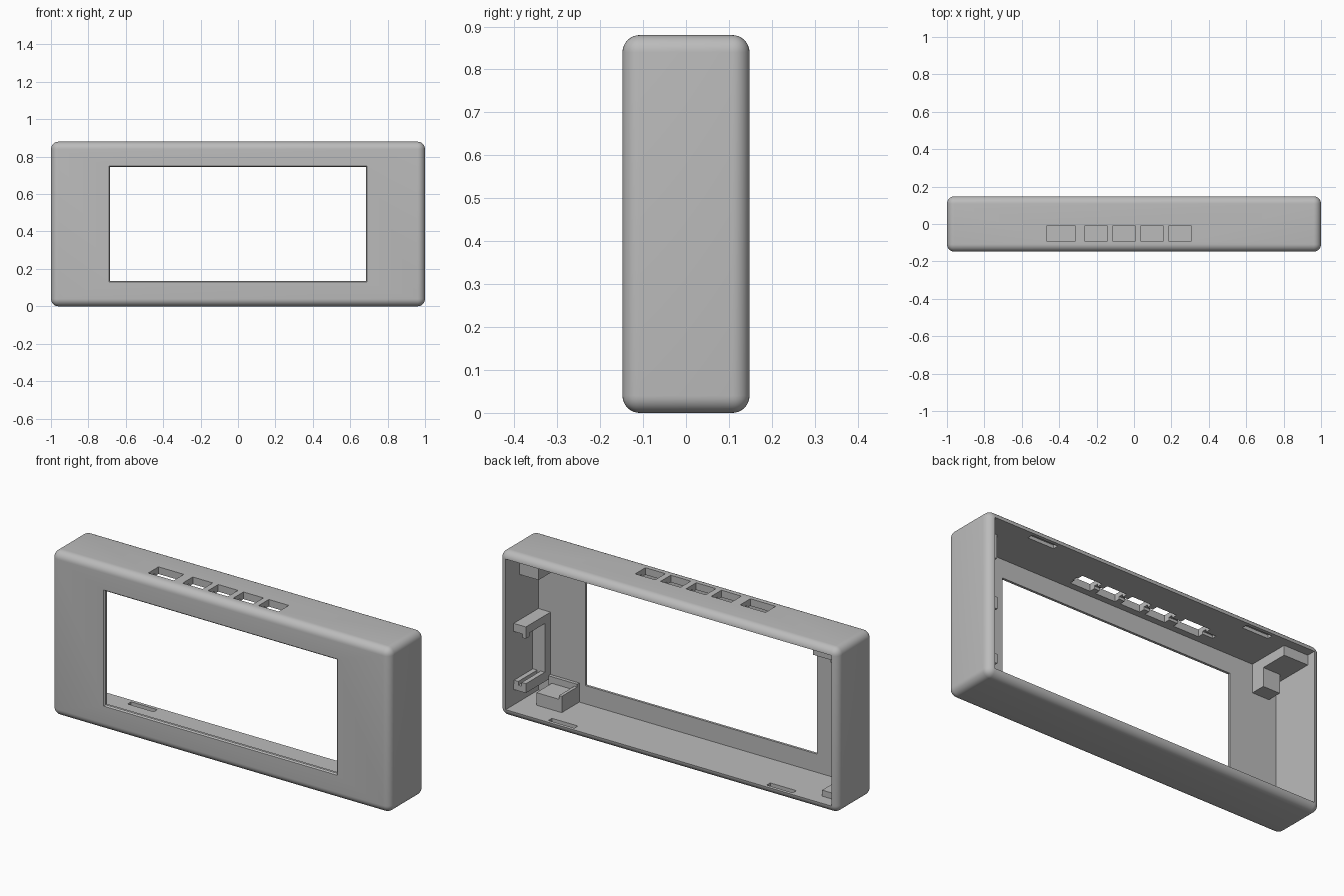
import bpy, bmesh
from mathutils import Vector

cube = bpy.data.objects.get("Cube")
if cube:
    bpy.data.objects.remove(cube, do_unlink=True)

grey = bpy.data.materials.new("mid grey plastic")
grey.use_nodes = True
colour = (0.5, 0.5, 0.5, 1)
grey.diffuse_color = colour
grey.node_tree.nodes["Principled BSDF"].inputs["Base Color"].default_value = colour


def box(name, xs, ys, zs, round_edges=0, flare=0):
    """Box between limits; flare widens its front end."""
    lims = [sorted(p) for p in (xs, ys, zs)]
    low, high = Vector([p[0] for p in lims]), Vector([p[1] for p in lims])
    bm = bmesh.new()
    bmesh.ops.create_cube(bm, size=1)
    for v in bm.verts:
        front = v.co.y < 0
        sx, sz = v.co.x * 2, v.co.z * 2
        v.co = (low + high) / 2 + v.co * (high - low)
        if front:
            v.co.x += sx * flare
            v.co.z += sz * flare
    if round_edges:
        bmesh.ops.bevel(bm, geom=bm.edges[:], offset=round_edges, segments=8,
                        profile=0.5, affect='EDGES')
    mesh = bpy.data.meshes.new(name)
    bm.to_mesh(mesh)
    bm.free()
    mesh.materials.append(grey)
    obj = bpy.data.objects.new(name, mesh)
    bpy.context.collection.objects.link(obj)
    return obj


W, D, H = 1.0, 0.148, 0.88      # half width, half depth, height
T = 0.038                       # wall
IX, FRONT, FLOOR, CEIL = W - T, -0.128, T, H - T

# Rounded shell
shell = box("shell", (-W, W), (-D, D), (0, H), round_edges=0.04)

# Cavity open at the back, and the display window with a chamfered front
cutters = [
    box("cavity_cutter", (-IX, IX), (FRONT, 0.3), (FLOOR, CEIL)),
    box("window_cutter", (-0.684, 0.684), (-0.3, 0), (0.136, 0.744)),
    box("window_chamfer_cutter", (-0.684, 0.684), (-0.15, -0.141),
        (0.136, 0.744), flare=0.008),
]

# Button slots through the top and the shallow groove joining them
for left, right in ((-0.465, -0.315), (-0.262, -0.144), (-0.112, 0.005),
                    (0.037, 0.155), (0.187, 0.305)):
    cutters.append(box("slot_cutter", (left, right), (-0.093, -0.007), (0.75, 1)))
cutters.append(box("groove_cutter", (-0.525, 0.315), (-0.062, -0.038), (0.8, CEIL + 0.014)))

# Snap recesses in floor and ceiling
for x in (-0.645, 0.645):
    for z in (FLOOR, CEIL):
        cutters.append(box("snap_cutter", (x - 0.077, x + 0.077), (0.1, 0.13),
                           (z - 0.018, z + 0.018)))

for c in cutters:
    c.hide_render = True
    m = shell.modifiers.new(c.name, 'BOOLEAN')
    m.operation, m.solver, m.object = 'DIFFERENCE', 'EXACT', c

# Bake the cuts and drop the cutters
graph = bpy.context.evaluated_depsgraph_get()
baked = bpy.data.meshes.new_from_object(shell.evaluated_get(graph))
shell.modifiers.clear()
shell.data = baked
for c in cutters:
    bpy.data.objects.remove(c, do_unlink=True)

bpy.ops.object.select_all(action='DESELECT')
shell.select_set(True)
bpy.context.view_layer.objects.active = shell
bpy.ops.object.shade_smooth_by_angle(angle=0.5)

# Supports on the left inner wall
E = 0.003                       # overlap into the walls
wall = (0.89, IX + E)
base = FRONT - E
box("upper_left_block", (0.85, IX + E), (base, 0.03), (0.715, CEIL + E))
box("middle_arm", wall, (base, 0.08), (0.43, 0.473))
box("middle_arm_hook", (0.89, 0.91), (0.05, 0.08), (0.41, 0.432))
box("wall_rib", wall, (base, -0.08), (0.13, 0.432))
box("lower_arm", wall, (base, 0.08), (0.12, 0.15))
for x in (0.89, 0.935):
    box("lower_arm_rail", (x, x + 0.025), (base, 0.08), (0.148, 0.17))

# Lower left seat with raised lips
box("lower_left_seat", (0.735, 0.87), (base, 0.02), (FLOOR - E, 0.105))
box("seat_side_lip", (0.72, 0.737), (base, 0.02), (FLOOR - E, 0.125))
box("seat_front_lip", (0.72, 0.89), (base, -0.11), (FLOOR - E, 0.14))

# Supports on the right inner wall
box("upper_right_ledge", (-IX - E, -0.82), (base, 0.1), (0.79, CEIL + E))
box("upper_right_leg", (-0.92, -0.82), (base, -0.05), (0.69, 0.792))
box("lower_right_ledge", (-IX - E, -0.86), (base, 0.08), (FLOOR - E, 0.07))
